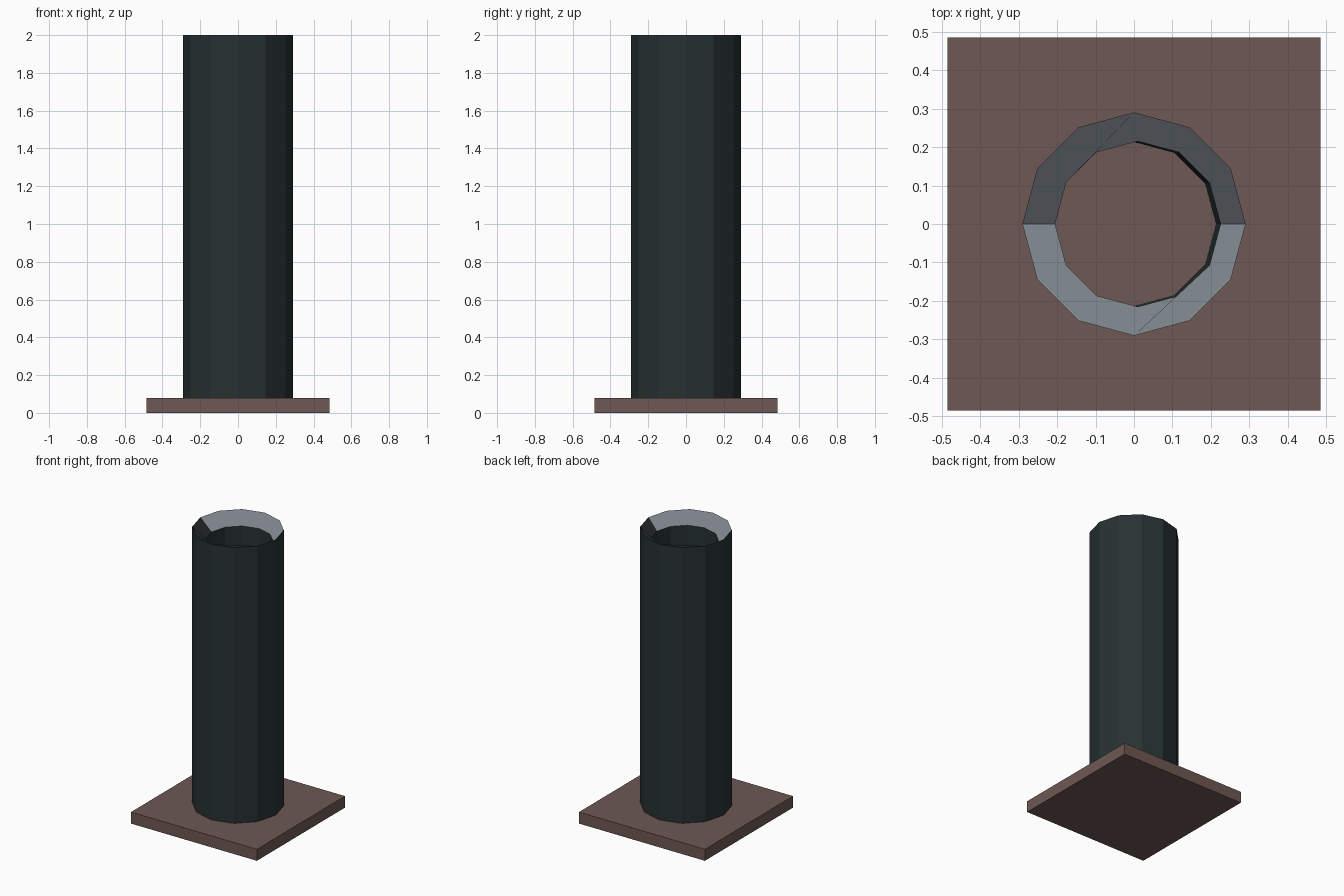
import bpy, bmesh, math

if "Cube" in bpy.data.objects:
    bpy.data.objects.remove(bpy.data.objects["Cube"])

SIDES = 12


def material(name, rgb):
    m = bpy.data.materials.new(name)
    m.diffuse_color = (*rgb, 1.0)
    m.use_nodes = True
    m.node_tree.nodes["Principled BSDF"].inputs["Base Color"].default_value = m.diffuse_color
    return m


brown = material("brown base", (0.155, 0.098, 0.086))
dark = material("dark green grey", (0.020, 0.031, 0.032))
grey = material("rim grey", (0.195, 0.220, 0.245))


def add_object(name, bm, mats):
    me = bpy.data.meshes.new(name)
    bm.to_mesh(me)
    bm.free()
    for m in mats:
        me.materials.append(m)
    ob = bpy.data.objects.new(name, me)
    bpy.context.collection.objects.link(ob)
    return ob


def ring(bm, r, z, cx=0.0):
    step = math.tau / SIDES
    return [bm.verts.new((cx + r * math.cos(i * step), r * math.sin(i * step), z))
            for i in range(SIDES)]


def bridge(bm, a, b):
    for i in range(SIDES):
        j = (i + 1) % SIDES
        bm.faces.new((a[i], a[j], b[j], b[i]))


# Square base plate
bm = bmesh.new()
bmesh.ops.create_cube(bm, size=1.0)
bmesh.ops.scale(bm, vec=(0.97, 0.97, 0.08), verts=bm.verts)
bmesh.ops.translate(bm, vec=(0, 0, 0.04), verts=bm.verts)
add_object("base_plate", bm, [brown])

# Hollow tube: outer wall, sunken rim, slightly leaning bore
bm = bmesh.new()
outer_low = ring(bm, 0.29, 0.08)
outer_top = ring(bm, 0.29, 2.0)
inner_top = ring(bm, 0.215, 1.92, 0.01)
inner_low = ring(bm, 0.213, 0.08)
bridge(bm, outer_low, outer_top)
bridge(bm, inner_top, inner_low)

# Rim: two half-ring faces split along the x axis
half = SIDES // 2
for start in (0, half):
    ids = [(start + k) % SIDES for k in range(half + 1)]
    f = bm.faces.new([outer_top[i] for i in ids] + [inner_top[i] for i in reversed(ids)])
    f.material_index = 1
add_object("tube", bm, [dark, grey])
